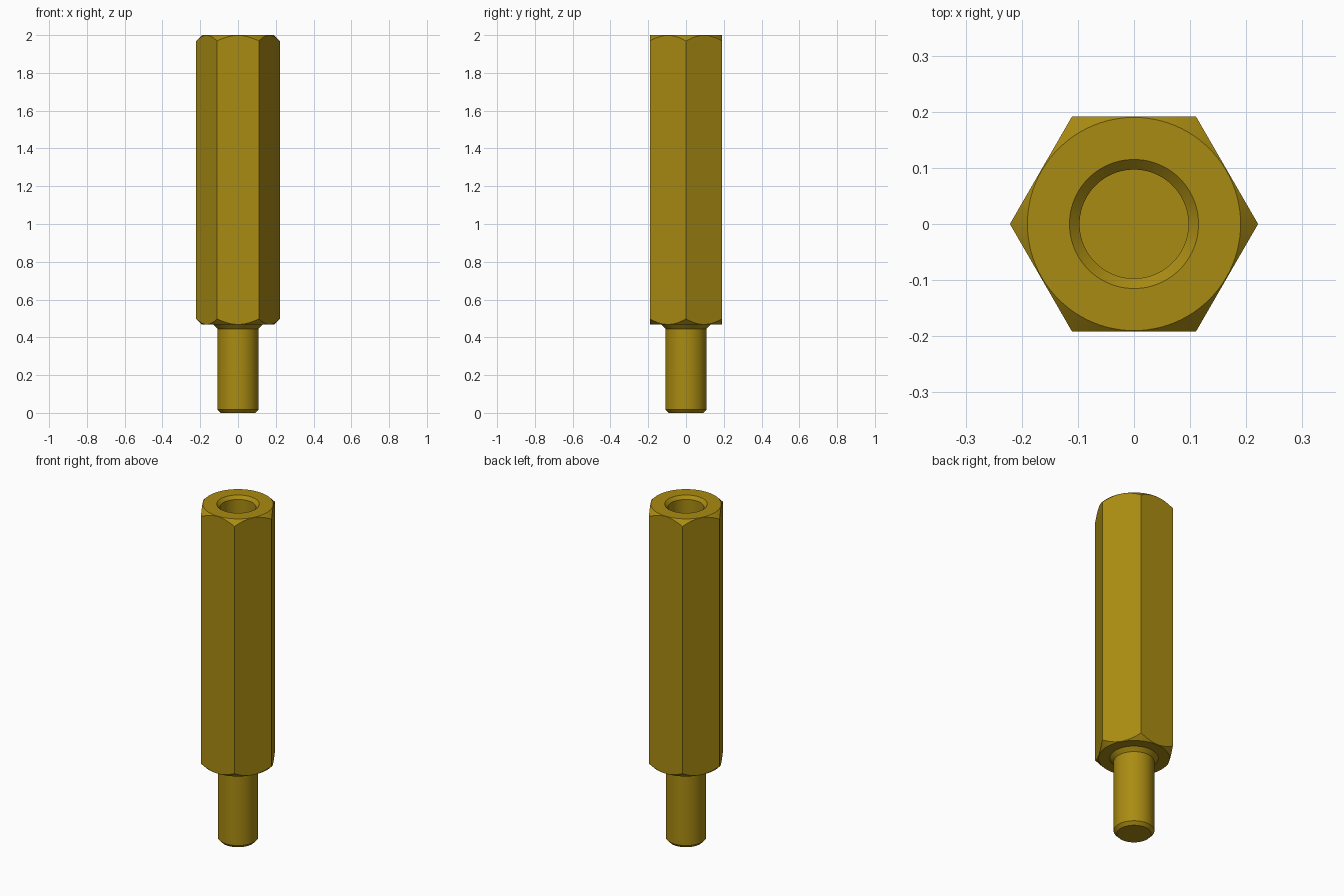
import bpy, bmesh, math

if "Cube" in bpy.data.objects:
    bpy.data.objects.remove(bpy.data.objects["Cube"])

SEG = 96
APOTHEM = 0.1915
CORNER = APOTHEM / math.cos(math.pi / 6)

brass = bpy.data.materials.new("brass")
brass.diffuse_color = (0.40, 0.26, 0.006, 1)
brass.use_nodes = True
brass.node_tree.nodes["Principled BSDF"].inputs["Base Color"].default_value = brass.diffuse_color


def make_object(name, bm):
    bmesh.ops.recalc_face_normals(bm, faces=bm.faces)
    mesh = bpy.data.meshes.new(name)
    bm.to_mesh(mesh)
    bm.free()
    obj = bpy.data.objects.new(name, mesh)
    bpy.context.collection.objects.link(obj)
    return obj


def lathe(name, profile):
    """Revolve (radius, z) points; both ends are closed by flat discs."""
    bm = bmesh.new()
    rings = [[bm.verts.new((r * math.cos(2 * math.pi * i / SEG),
                            r * math.sin(2 * math.pi * i / SEG), z))
              for i in range(SEG)] for r, z in profile]
    for a, b in zip(rings, rings[1:]):
        for i in range(SEG):
            j = (i + 1) % SEG
            bm.faces.new((a[i], a[j], b[j], b[i]))
    bm.faces.new(rings[0])
    bm.faces.new(rings[-1])
    return make_object(name, bm)


# Turned blank: stud, undercut cone, chamfered body, countersunk blind hole
standoff = lathe("hex_standoff", [
    (0.092, 0.0), (0.109, 0.018), (0.109, 0.445), (0.130, 0.467),
    (0.190, 0.467), (0.250, 0.527), (0.250, 1.940), (0.190, 2.0),
    (0.115, 2.0), (0.097, 1.982), (0.097, 1.45)])

# Hexagonal prism that trims the blank to six flats
bm = bmesh.new()
bmesh.ops.create_cone(bm, cap_ends=True, segments=6, radius1=CORNER,
                      radius2=CORNER, depth=3)
for v in bm.verts:
    v.co.z += 1
# Put the corners on the x axis
first = bm.verts[:][0].co
angle = math.atan2(first.y, first.x)
for v in bm.verts:
    a = math.atan2(v.co.y, v.co.x) - angle
    v.co.x, v.co.y = CORNER * math.cos(a), CORNER * math.sin(a)
hexagon = make_object("hex_trimmer", bm)
hexagon.hide_render = True

trim = standoff.modifiers.new("hex flats", 'BOOLEAN')
trim.operation = 'INTERSECT'
trim.solver = 'EXACT'
trim.object = hexagon

bpy.context.view_layer.objects.active = standoff
standoff.select_set(True)
bpy.ops.object.modifier_apply(modifier=trim.name)
bpy.data.objects.remove(hexagon)

standoff.data.materials.clear()
standoff.data.materials.append(brass)
for p in standoff.data.polygons:
    p.material_index = 0
bpy.ops.object.shade_smooth_by_angle(angle=math.radians(25))
